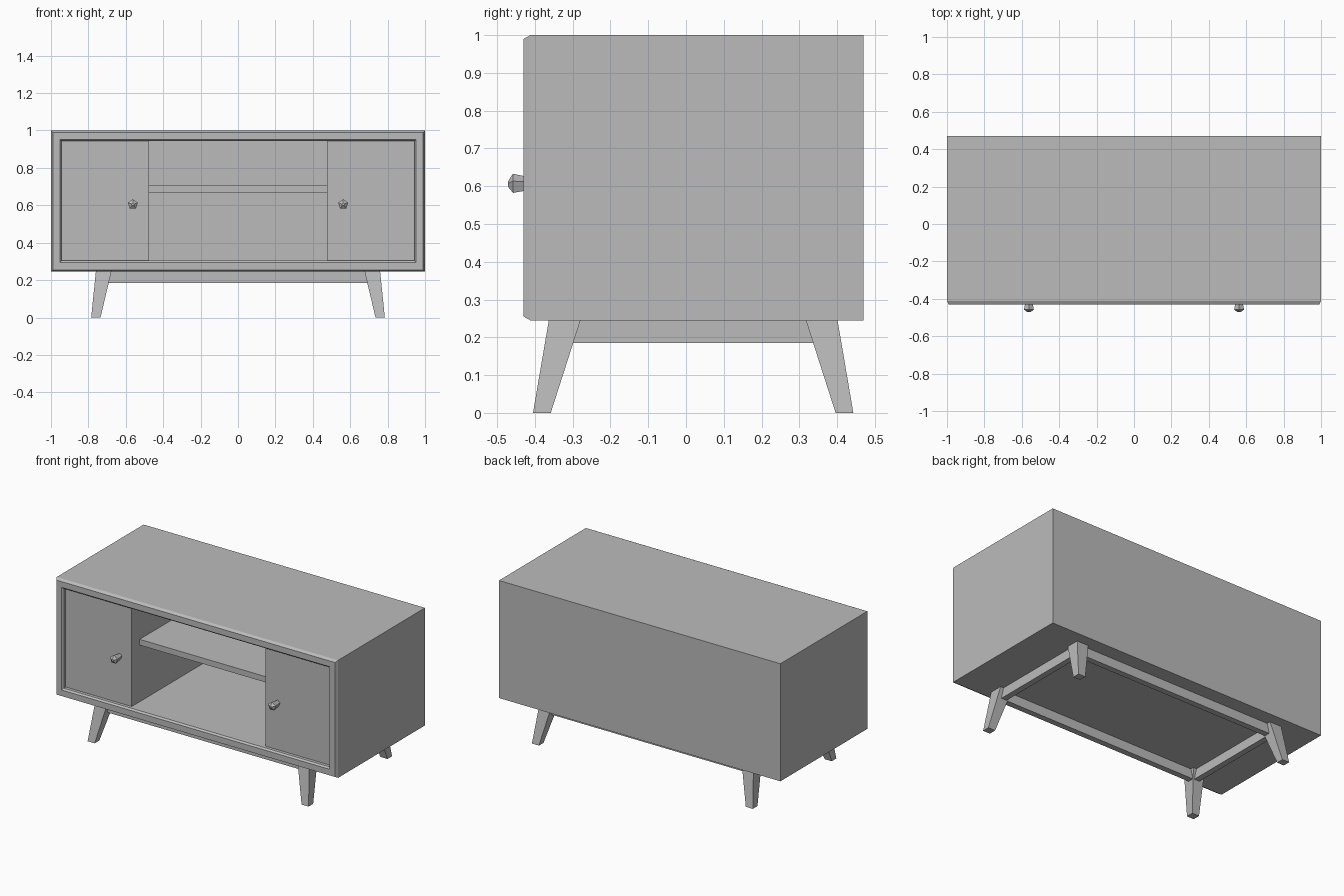
import bpy, bmesh, math

old = bpy.data.objects.get("Cube")
if old:
    bpy.data.objects.remove(old, do_unlink=True)

grey = bpy.data.materials.new("plain grey")
grey.use_nodes = True
grey.diffuse_color = (0.5, 0.5, 0.5, 1)
grey.node_tree.nodes["Principled BSDF"].inputs["Base Color"].default_value = (0.5, 0.5, 0.5, 1)


def loft(name, rings):
    """Skin a closed solid through a list of equal-length point rings."""
    bm = bmesh.new()
    loops = [[bm.verts.new(p) for p in ring] for ring in rings]
    for a, b in zip(loops, loops[1:]):
        for i in range(len(a)):
            j = (i + 1) % len(a)
            bm.faces.new((a[i], a[j], b[j], b[i]))
    bm.faces.new(loops[0])
    bm.faces.new(loops[-1])
    bmesh.ops.recalc_face_normals(bm, faces=bm.faces)
    mesh = bpy.data.meshes.new(name)
    bm.to_mesh(mesh)
    bm.free()
    mesh.materials.append(grey)
    obj = bpy.data.objects.new(name, mesh)
    bpy.context.collection.objects.link(obj)
    return obj


def rect_y(x0, x1, y, z0, z1):
    return [(x0, y, z0), (x1, y, z0), (x1, y, z1), (x0, y, z1)]


def rect_z(x0, x1, y0, y1, z):
    return [(x0, y0, z), (x1, y0, z), (x1, y1, z), (x0, y1, z)]


def box(name, x0, x1, y0, y1, z0, z1):
    return loft(name, [rect_z(x0, x1, y0, y1, z0), rect_z(x0, x1, y0, y1, z1)])


# Cabinet shell: outer box, chamfered front frame, hollow interior
shell = [(1.0, 0.47, 0.245, 1.0), (1.0, -0.412, 0.245, 1.0),
         (0.99, -0.43, 0.255, 0.99), (0.953, -0.43, 0.294, 0.953),
         (0.944, -0.42, 0.304, 0.944), (0.944, 0.44, 0.304, 0.944)]
loft("cabinet_shell", [rect_y(-w, w, y, z0, z1) for w, y, z0, z1 in shell])

# Shelf between the two closed compartments
box("shelf", -0.475, 0.475, -0.32, 0.44, 0.668, 0.705)

MID_Y = 0.019  # centre of the base frame
for side, sx in (("left", 1), ("right", -1)):
    # Door and the partition behind it
    box(side + "_door", sx * 0.475, sx * 0.944, -0.4, -0.37, 0.304, 0.944)
    box(side + "_partition", sx * 0.475, sx * 0.505, -0.37, 0.44, 0.304, 0.944)

    # Five-sided knob flaring towards the front
    knob = []
    for y, r in ((-0.395, 0.017), (-0.43, 0.022), (-0.458, 0.028), (-0.471, 0.008)):
        angles = [math.pi / 2 + math.tau * i / 5 for i in range(5)]
        knob.append([(sx * 0.562 + r * math.cos(a), y, 0.605 + r * math.sin(a)) for a in angles])
    loft(side + "_knob", knob)

    # Splayed, tapered legs
    for end, sy in (("front", -1), ("back", 1)):
        foot = rect_z(sx * 0.735, sx * 0.785, MID_Y + sy * 0.377, MID_Y + sy * 0.424, 0)
        top = rect_z(sx * 0.677, sx * 0.76, MID_Y + sy * 0.298, MID_Y + sy * 0.382, 0.246)
        loft(f"{end}_{side}_leg", [foot, top])

    # Short rail joining front and back legs
    box(side + "_rail", sx * 0.7, sx * 0.738, MID_Y - 0.32, MID_Y + 0.32, 0.185, 0.246)

# Long rails joining left and right legs
for end, sy in (("front", -1), ("back", 1)):
    box(end + "_rail", -0.7, 0.7, MID_Y + sy * 0.32, MID_Y + sy * 0.358, 0.185, 0.246)
